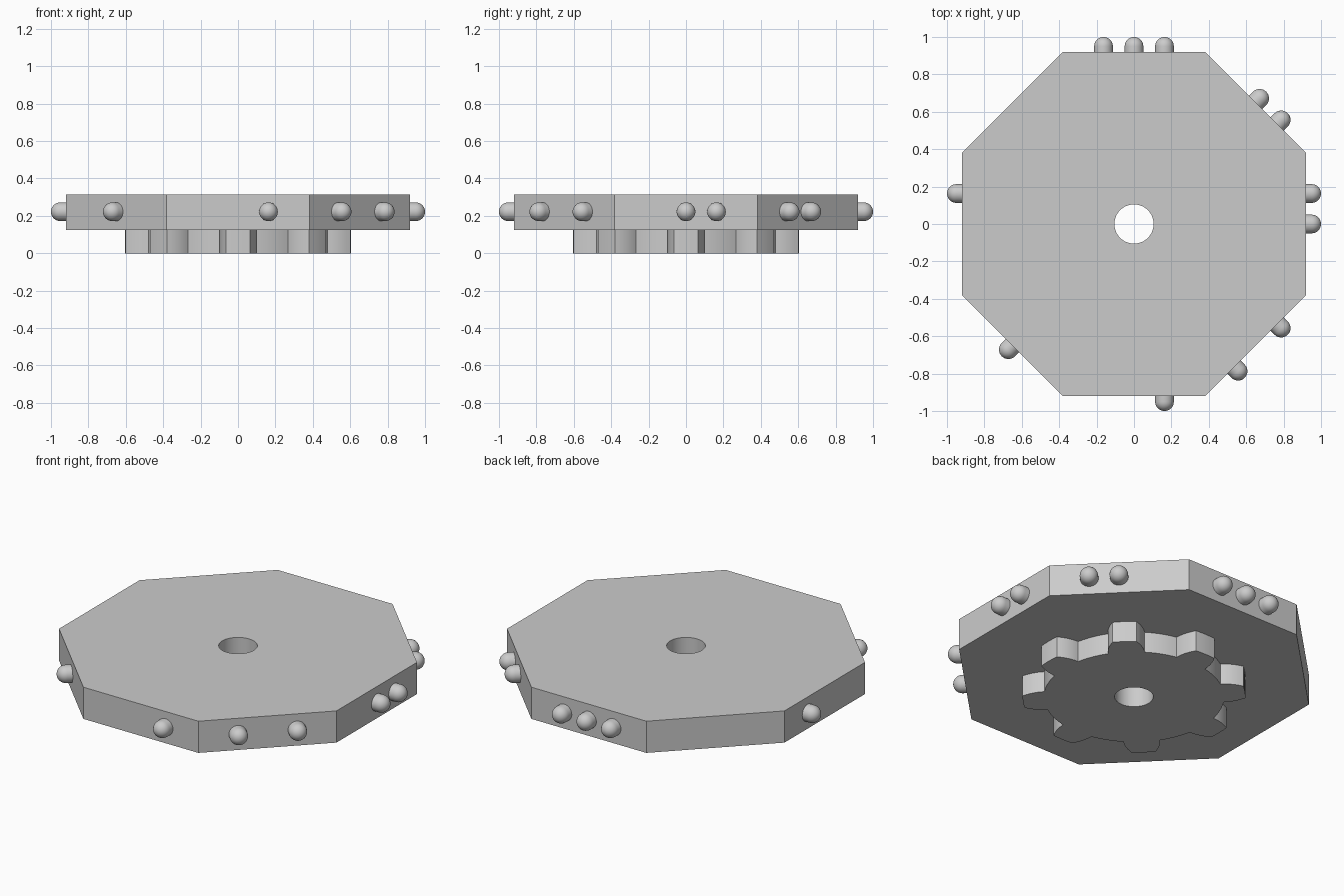
import bpy
import bmesh
from math import pi, sin, cos, atan2, hypot, sqrt
from mathutils import Matrix

cube = bpy.data.objects.get("Cube")
if cube:
    bpy.data.objects.remove(cube, do_unlink=True)

grey = bpy.data.materials.new("light grey")
grey.use_nodes = True
grey.diffuse_color = (0.6, 0.6, 0.6, 1)
grey.node_tree.nodes["Principled BSDF"].inputs["Base Color"].default_value = (0.6, 0.6, 0.6, 1)

PLATE_BOTTOM, PLATE_TOP = 0.125, 0.315
APOTHEM = 0.92
HOLE_RADIUS = 0.105


def finish(name, bm):
    bmesh.ops.recalc_face_normals(bm, faces=bm.faces)
    mesh = bpy.data.meshes.new(name)
    bm.to_mesh(mesh)
    bm.free()
    mesh.materials.append(grey)
    obj = bpy.data.objects.new(name, mesh)
    bpy.context.collection.objects.link(obj)
    return obj


def activate(obj):
    bpy.ops.object.select_all(action='DESELECT')
    obj.select_set(True)
    bpy.context.view_layer.objects.active = obj


def prism(name, outline, bottom, top):
    bm = bmesh.new()
    face = bm.faces.new([bm.verts.new((x, y, bottom)) for x, y in outline])
    ext = bmesh.ops.extrude_face_region(bm, geom=[face], use_keep_orig=True)
    verts = [v for v in ext["geom"] if isinstance(v, bmesh.types.BMVert)]
    bmesh.ops.translate(bm, verts=verts, vec=(0, 0, top - bottom))
    return finish(name, bm)


def polar(radius, angle):
    return radius * cos(angle), radius * sin(angle)


def gear_outline(teeth=8, root=0.49, tip=0.605, steps=6):
    # One tooth flank, bulging from the root out to the narrower tip
    flank = []
    for i in range(steps + 1):
        t = i / steps
        w = 0.1 - 0.035 * t * t
        r = sqrt(root ** 2 - 0.01) + t * (sqrt(tip ** 2 - 0.065 ** 2) - sqrt(root ** 2 - 0.01))
        flank.append((hypot(r, w), atan2(w, r)))
    pitch = 2 * pi / teeth
    tip_half, root_half = flank[-1][1], flank[0][1]
    points = []
    for k in range(teeth):
        a = k * pitch
        points += [polar(r, a - b) for r, b in flank]
        points += [polar(tip, a + tip_half * s) for s in (-0.5, 0, 0.5)]
        points += [polar(r, a + b) for r, b in reversed(flank)]
        gap = pitch - 2 * root_half
        points += [polar(root, a + root_half + gap * i / 6) for i in range(1, 6)]
    return points


# Octagonal plate and the gear beneath it
corner = APOTHEM / cos(pi / 8)
octagon = [polar(corner, pi / 8 + k * pi / 4) for k in range(8)]
plate = prism("octagonal_plate", octagon, PLATE_BOTTOM, PLATE_TOP)
gear = prism("drive_gear", gear_outline(), 0, PLATE_BOTTOM)

# Central bore through both
circle = [polar(HOLE_RADIUS, 2 * pi * k / 48) for k in range(48)]
cutter = prism("bore_cutter", circle, -0.1, 0.5)
cutter.hide_render = True
for part in (plate, gear):
    activate(part)
    mod = part.modifiers.new("bore", 'BOOLEAN')
    mod.operation = 'DIFFERENCE'
    mod.object = cutter
    bpy.ops.object.modifier_apply(modifier=mod.name)
    bpy.ops.object.shade_smooth_by_angle(angle=pi / 6)
bpy.data.objects.remove(cutter, do_unlink=True)


def round_peg(name, angle, offset, radius=0.05, reach=0.95):
    # Short cylinder with a domed end, revolved around its own axis
    bm = bmesh.new()
    profile = [(radius, -0.04)] + [polar(radius, i * pi / 16) for i in range(9)]
    verts = [bm.verts.new((r, 0, z)) for r, z in profile]
    edges = [bm.edges.new(pair) for pair in zip(verts, verts[1:])]
    bmesh.ops.spin(bm, geom=verts + edges, axis=(0, 0, 1), cent=(0, 0, 0),
                   angle=2 * pi, steps=32)
    bmesh.ops.remove_doubles(bm, verts=bm.verts, dist=0.0001)
    place = (Matrix.Rotation(angle, 4, 'Z')
             @ Matrix.Translation((reach, offset, 0.222))
             @ Matrix.Rotation(pi / 2, 4, 'Y'))
    bm.transform(place)
    obj = finish(name, bm)
    activate(obj)
    bpy.ops.object.shade_smooth_by_angle(angle=pi / 6)


# Coded pegs: each side, counted from +x, has up to three slots
pegs = {0: (0, 1), 1: (-1, 0), 2: (-1, 0, 1), 4: (-1,), 5: (0,), 6: (1,), 7: (-1, 1)}
for side, slots in pegs.items():
    for slot in slots:
        round_peg(f"peg_side_{side}_slot_{slot + 2}", side * pi / 4, slot * 0.163)
